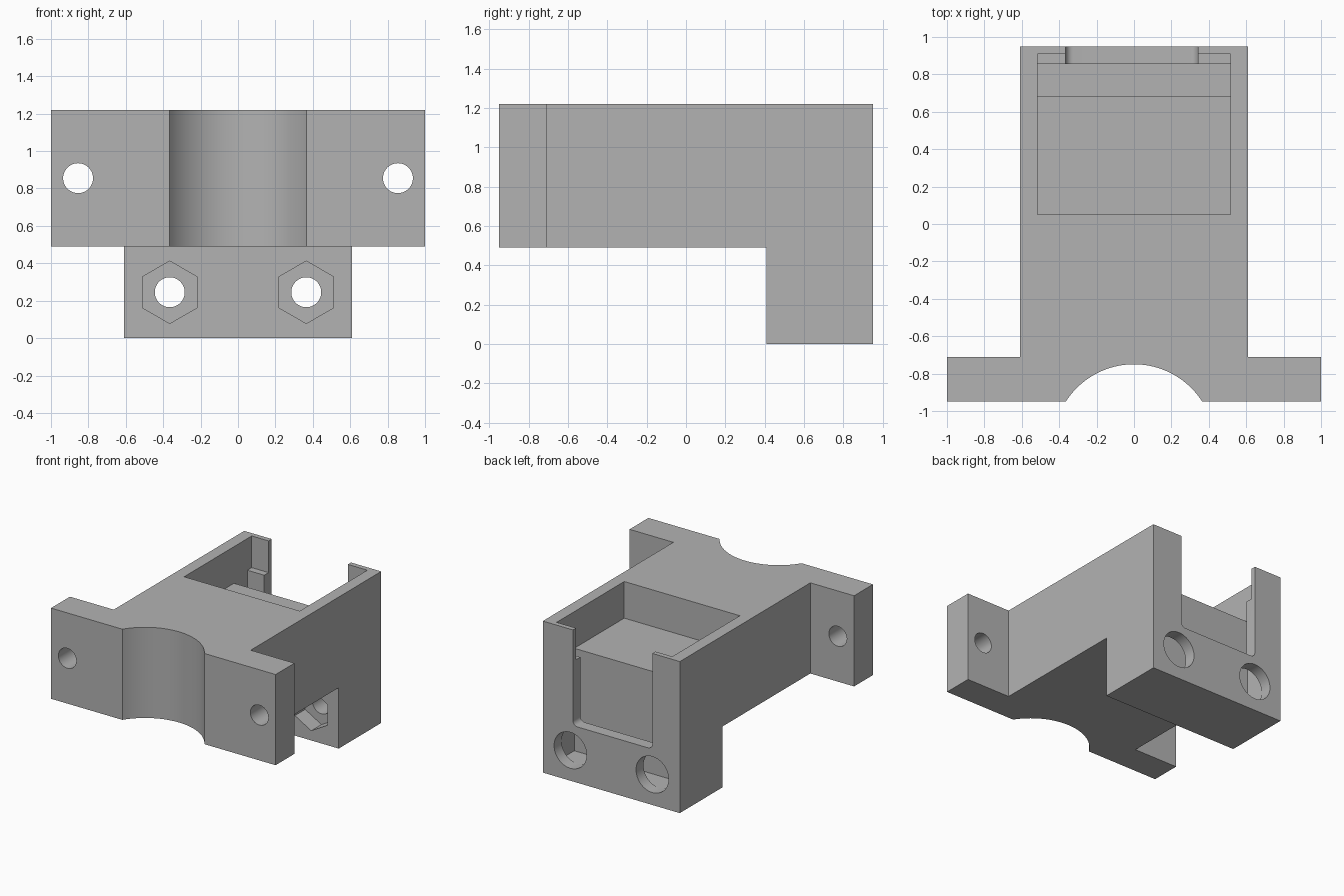
import bpy
import bmesh
import math
from mathutils import Vector

default_cube = bpy.data.objects.get("Cube")
if default_cube:
    bpy.data.objects.remove(default_cube, do_unlink=True)

grey = bpy.data.materials.new("plain grey")
grey.use_nodes = True
grey.diffuse_color = (0.45, 0.45, 0.45, 1)
grey.node_tree.nodes["Principled BSDF"].inputs["Base Color"].default_value = (0.45, 0.45, 0.45, 1)


def prism(name, outline, axis, start, end):
    """Extrude a 2D outline along an axis; the outline uses the other two axes in order."""
    def place(p, depth):
        co = list(p)
        co.insert("xyz".index(axis), depth)
        return Vector(co)

    bm = bmesh.new()
    face = bm.faces.new([bm.verts.new(place(p, start)) for p in outline])
    swept = bmesh.ops.extrude_face_region(bm, geom=[face])
    moved = [g for g in swept["geom"] if isinstance(g, bmesh.types.BMVert)]
    bmesh.ops.translate(bm, verts=moved, vec=place((0, 0), end - start))
    bmesh.ops.recalc_face_normals(bm, faces=bm.faces)
    mesh = bpy.data.meshes.new(name)
    bm.to_mesh(mesh)
    bm.free()
    mesh.materials.append(grey)
    obj = bpy.data.objects.new(name, mesh)
    bpy.context.collection.objects.link(obj)
    return obj


def arc(cx, cy, radius, a0, a1, steps):
    return [(cx + radius * math.cos(math.radians(a0 + (a1 - a0) * i / steps)),
             cy + radius * math.sin(math.radians(a0 + (a1 - a0) * i / steps)))
            for i in range(steps + 1)]


def circle(cx, cy, radius, sides=48, turn=0):
    return arc(cx, cy, radius, turn, turn + 360, sides)[:-1]


def rectangle(a0, a1, b0, b1):
    return [(a0, b0), (a1, b0), (a1, b1), (a0, b1)]


# Body with mounting flange and a curved cradle for a round post
front, back, flange_back = -0.95, 0.95, -0.71
half_width, top = 0.61, 1.22
chord, sagitta = 0.365, 0.2
cradle_radius = (chord ** 2 + sagitta ** 2) / (2 * sagitta)
swing = math.degrees(math.asin(chord / cradle_radius))
cradle = arc(0, front + sagitta - cradle_radius, cradle_radius, 90 + swing, 90 - swing, 40)
plan = [(-1, front)] + cradle + [
    (1, front), (1, flange_back), (half_width, flange_back), (half_width, back),
    (-half_width, back), (-half_width, flange_back), (-1, flange_back)]
body = prism("motor_bracket", plan, "z", 0, top)

# Space under the body, leaving the foot at the back
cutters = [prism("underside_cut", rectangle(-2, 0.41, -1, 0.49), "x", -2, 2)]

# Stepped pocket: shallow tray, deep trench and ledge at the back wall
pocket = [(0.05, 1.5), (0.05, 0.925), (0.685, 0.925), (0.685, 0.1),
          (0.855, 0.1), (0.855, 0.965), (0.91, 0.965), (0.91, 1.5)]
cutters.append(prism("pocket_cut", pocket, "x", -0.515, 0.515))

# Open slot in the back wall with rounded lower corners
left, right, sill, r = -0.365, 0.342, 0.45, 0.04
slot = (arc(left + r, sill + r, r, 180, 270, 8)
        + arc(right - r, sill + r, r, 270, 360, 8)
        + [(right, 1.5), (left, 1.5)])
cutters.append(prism("slot_cut", slot, "y", 0.77, 1.2))

# Flange screw holes, foot bolt holes, nut recesses and head openings
for side in (-1, 1):
    bolt = (side * 0.365, 0.245)
    cutters += [
        prism("flange_hole_cut", circle(side * 0.855, 0.855, 0.08), "y", -1.2, -0.5),
        prism("bolt_hole_cut", circle(*bolt, 0.08), "y", 0.3, 0.77),
        prism("nut_recess_cut", circle(*bolt, 0.167, 6, 30), "y", 0.3, 0.54),
        prism("head_opening_cut", circle(*bolt, 0.145), "y", 0.77, 1.2),
    ]

# Carve the body, then discard the cutters
bpy.ops.object.select_all(action="DESELECT")
bpy.context.view_layer.objects.active = body
body.select_set(True)
for cutter in cutters:
    cutter.hide_render = True
    mod = body.modifiers.new(cutter.name, "BOOLEAN")
    mod.operation = "DIFFERENCE"
    mod.solver = "EXACT"
    mod.object = cutter
    bpy.ops.object.modifier_apply(modifier=mod.name)
    bpy.data.objects.remove(cutter, do_unlink=True)

bpy.ops.object.shade_smooth_by_angle(angle=math.radians(25))
